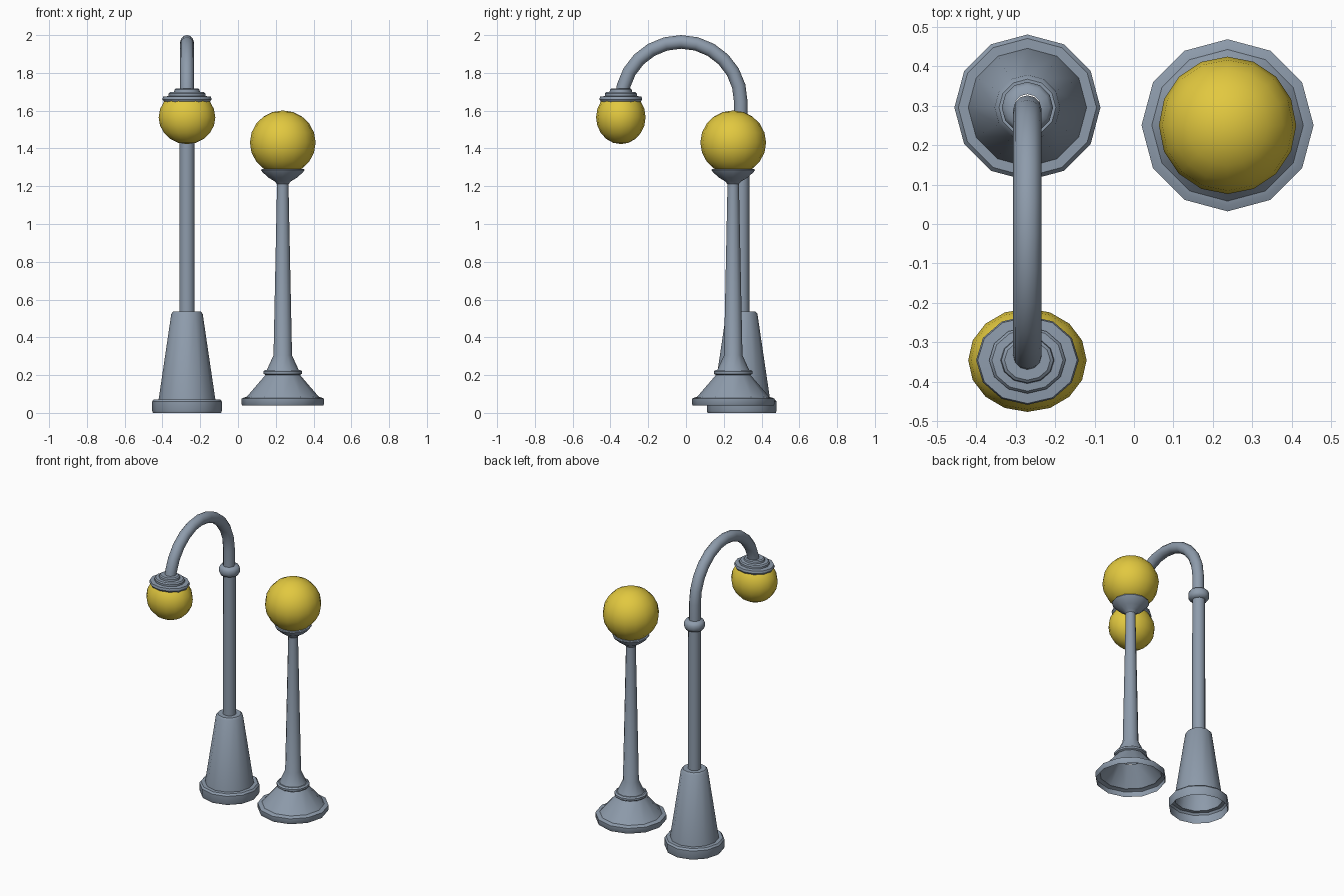
import bpy, bmesh, math
from mathutils import Vector

if "Cube" in bpy.data.objects:
    bpy.data.objects.remove(bpy.data.objects["Cube"])


def material(name, rgb):
    m = bpy.data.materials.new(name)
    m.diffuse_color = (*rgb, 1)
    m.use_nodes = True
    m.node_tree.nodes["Principled BSDF"].inputs["Base Color"].default_value = m.diffuse_color
    return m


METAL = material("grey_blue_metal", (0.27, 0.33, 0.41))
GLOW = material("yellow_glass", (0.76, 0.58, 0.05))


def finish(name, bm, mat, angle):
    bmesh.ops.recalc_face_normals(bm, faces=bm.faces)
    me = bpy.data.meshes.new(name)
    bm.to_mesh(me)
    bm.free()
    me.materials.append(mat)
    ob = bpy.data.objects.new(name, me)
    bpy.context.collection.objects.link(ob)
    bpy.ops.object.select_all(action='DESELECT')
    ob.select_set(True)
    bpy.context.view_layer.objects.active = ob
    bpy.ops.object.shade_smooth_by_angle(angle=math.radians(angle))
    return ob


def skin(bm, rings):
    """Join successive rings of vertices with quads."""
    for a, b in zip(rings, rings[1:]):
        n = len(a)
        for i in range(n):
            j = (i + 1) % n
            bm.faces.new((a[i], a[j], b[j], b[i]))


def lathe(name, centre, profile, sides=12, sy=1.0, mat=METAL, angle=35):
    """Revolve (radius, height) points around a vertical axis."""
    bm = bmesh.new()
    rings = []
    for r, z in profile:
        rings.append([bm.verts.new((centre[0] + r * math.cos(t),
                                    centre[1] + sy * r * math.sin(t), z))
                      for t in (2 * math.pi * i / sides for i in range(sides))])
    skin(bm, rings)
    bmesh.ops.remove_doubles(bm, verts=bm.verts, dist=1e-5)
    return finish(name, bm, mat, angle)


def globe(name, centre, z, rx, ry, rz):
    steps = 10
    prof = [(rx * math.sin(math.pi * i / steps), z - rz * math.cos(math.pi * i / steps))
            for i in range(steps + 1)]
    return lathe(name, centre, prof, 16, ry / rx, GLOW, 60)


# --- Tall lamp with curved arm ---
A = (-0.27, 0.295)
HEAD = (-0.27, -0.345)

lathe("tall_lamp_base", A, [(0.18, 0), (0.185, 0.012), (0.185, 0.06), (0.175, 0.072),
                            (0.15, 0.072), (0.083, 0.525), (0.072, 0.537), (0.038, 0.537)])
lathe("tall_lamp_pole", A, [(0.041, 0.53), (0.04, 1.50)])
lathe("tall_lamp_collar", A, [(0.036, 1.475), (0.056, 1.48), (0.065, 1.497),
                              (0.065, 1.52), (0.056, 1.537), (0.034, 1.542)], angle=60)

# Curved arm: tube swept along a half circle
bm = bmesh.new()
cy, cz, R, r = -0.026, 1.648, 0.316, 0.036
path = [(Vector((A[0], cy + R, 1.5)), 0.0)]
for i in range(13):
    t = math.pi * i / 12
    path.append((Vector((A[0], cy + R * math.cos(t), cz + R * math.sin(t))), t))
rings = []
for p, t in path:
    out = Vector((0, math.cos(t), math.sin(t)))
    rings.append([bm.verts.new(p + r * (math.cos(a) * Vector((1, 0, 0)) + math.sin(a) * out))
                  for a in (2 * math.pi * k / 12 for k in range(12))])
skin(bm, rings)
finish("tall_lamp_arm", bm, METAL, 50)

# Stepped cap and hanging globe
lathe("tall_lamp_cap", HEAD, [(0, 1.645), (0.12, 1.645), (0.13, 1.66), (0.126, 1.675),
                              (0.097, 1.677), (0.097, 1.69), (0.09, 1.698), (0.068, 1.70),
                              (0.066, 1.712), (0.058, 1.718), (0, 1.718)], sy=0.87)
globe("tall_lamp_globe", HEAD, 1.565, 0.15, 0.131, 0.142)

# --- Short lamp with globe on top ---
B = (0.237, 0.25)
lathe("short_lamp_base", B, [(0.213, 0.038), (0.218, 0.045), (0.218, 0.076), (0.203, 0.082),
                             (0.192, 0.084), (0.092, 0.2)])
lathe("short_lamp_ring", B, [(0.09, 0.2), (0.102, 0.207), (0.102, 0.22), (0.092, 0.228),
                             (0.08, 0.228)])
lathe("short_lamp_pole", B, [(0.085, 0.226), (0.049, 0.305), (0.03, 1.22)])
lathe("short_lamp_cup", B, [(0.029, 1.21), (0.045, 1.227), (0.075, 1.245), (0.108, 1.275),
                            (0.115, 1.285), (0.112, 1.291), (0.085, 1.291)])
globe("short_lamp_globe", B, 1.431, 0.174, 0.174, 0.17)
